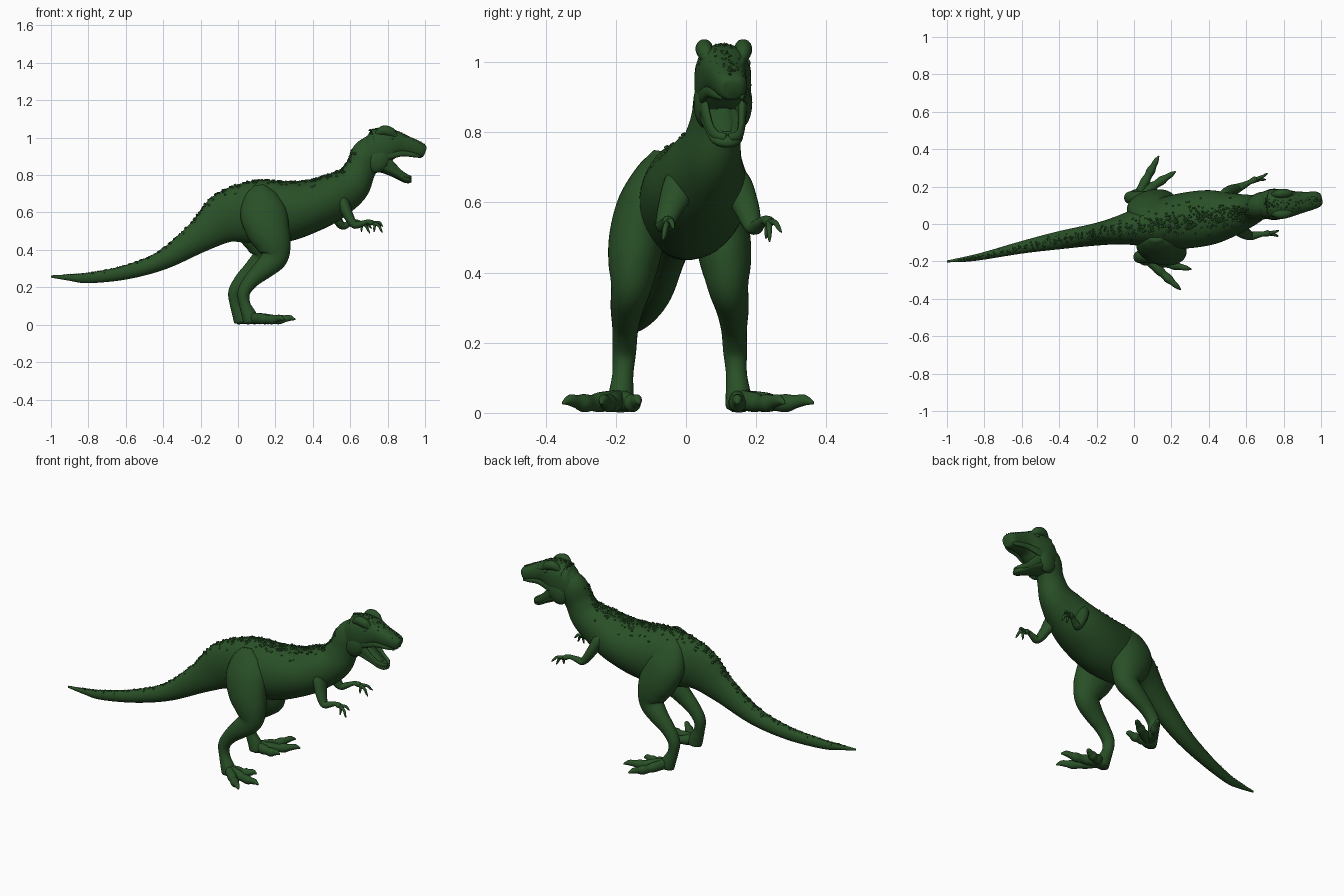
import bpy, bmesh, math, random
from mathutils import Vector, Matrix

random.seed(4)
green = bpy.data.materials.new("dark_green")
green.diffuse_color = (0.022, 0.08, 0.02, 1)
X, Y, Z = Vector((1, 0, 0)), Vector((0, 1, 0)), Vector((0, 0, 1))


def finish(name, bm, smooth=True):
    bmesh.ops.recalc_face_normals(bm, faces=bm.faces)
    me = bpy.data.meshes.new(name)
    bm.to_mesh(me)
    bm.free()
    for p in me.polygons:
        p.use_smooth = smooth
    me.materials.append(green)
    ob = bpy.data.objects.new(name, me)
    bpy.context.collection.objects.link(ob)
    return ob


def spline(rows, steps):
    """Catmull-Rom through rows of (x, y, z, half_side, half_up)."""
    rows = [Vector(r) for r in rows]
    pts = [rows[0] * 2 - rows[1]] + rows + [rows[-1] * 2 - rows[-2]]
    out = []
    for i in range(1, len(pts) - 2):
        a, b, c, d = pts[i - 1:i + 3]
        for k in range(steps):
            t = k / steps
            out.append(0.5 * (2 * b + (c - a) * t + (2 * a - 5 * b + 4 * c - d) * t * t
                              + (3 * b - a - 3 * c + d) * t ** 3))
    return out + [rows[-1]]


def loft(name, rows, ref=Z, steps=6, sides=28, power=1.0):
    """Skin (super)elliptical rings along a smooth path; returns the ring frames."""
    rings = spline(rows, steps)
    cen = [Vector(r[:3]) for r in rings]
    bm, loops, frames = bmesh.new(), [], []

    def soft(v):
        return math.copysign(abs(v) ** power, v)
    for i, r in enumerate(rings):
        t = (cen[min(i + 1, len(cen) - 1)] - cen[max(i - 1, 0)]).normalized()
        up = (ref - t * ref.dot(t)).normalized()
        side = t.cross(up)
        a, b = max(r[3], 0.002), max(r[4], 0.002)
        frames.append((cen[i], side, up, a, b))
        loops.append([bm.verts.new(cen[i] + side * a * soft(math.cos(q)) + up * b * soft(math.sin(q)))
                      for q in (2 * math.pi * (k + .5) / sides for k in range(sides))])
    for l0, l1 in zip(loops, loops[1:]):
        for k in range(sides):
            n = (k + 1) % sides
            bm.faces.new((l0[k], l0[n], l1[n], l1[k]))
    bm.faces.new(loops[0])
    bm.faces.new(loops[-1])
    finish(name, bm)
    return frames


def blob(name, loc, size, tilt=0):
    bm = bmesh.new()
    bmesh.ops.create_uvsphere(bm, u_segments=20, v_segments=12, radius=1)
    bm.transform(Matrix.Translation(loc) @ Matrix.Rotation(tilt, 4, 'Y') @ Matrix.Diagonal((*size, 1)))
    finish(name, bm)


# Tail, torso and neck in one sweep
body = loft("tail_torso_neck", [
    (-1, -.2, .258, .005, .006), (-.9, -.188, .252, .014, .017), (-.8, -.17, .25, .02, .028),
    (-.6, -.125, .28, .033, .038), (-.4, -.087, .347, .048, .052), (-.2, -.055, .475, .06, .088),
    (-.06, -.03, .572, .08, .14), (.1, -.003, .603, .125, .168), (.25, .015, .605, .148, .162),
    (.4, .035, .637, .147, .138), (.51, .05, .685, .12, .124), (.605, .07, .745, .088, .103),
    (.655, .085, .83, .07, .084), (.695, .1, .91, .073, .088), (.76, .105, .97, .055, .06)], sides=40)

# Skull with upper jaw
skull = loft("skull", [
    (.655, .1, .955, .035, .045), (.685, .102, .945, .066, .082), (.73, .104, .94, .08, .105),
    (.78, .106, .957, .08, .097), (.83, .109, .965, .073, .08), (.88, .114, .96, .06, .058),
    (.94, .123, .944, .05, .046), (.978, .131, .93, .043, .04), (.994, .135, .924, .033, .03),
    (.999, .136, .922, .015, .015)], power=.82)

# Lower jaw, lips and tongue
loft("lower_jaw", [
    (.73, .103, .865, .07, .045), (.79, .106, .84, .066, .034), (.85, .111, .805, .055, .024),
    (.89, .115, .78, .046, .02), (.915, .118, .773, .034, .017), (.928, .119, .773, .012, .01)])
loft("tongue", [(.8, .107, .855, .03, .02), (.85, .112, .825, .026, .012), (.89, .116, .798, .013, .008)])
for s, side in ((-1, "right"), (1, "left")):
    loft(side + "_lower_lip", [
        (.79, .106 + s * .055, .875, .014, .03), (.83, .11 + s * .05, .838, .011, .024),
        (.87, .114 + s * .043, .807, .01, .018), (.905, .118 + s * .03, .79, .01, .014),
        (.922, .119 + s * .006, .785, .008, .012)], sides=14)
    loft(side + "_upper_lip", [
        (.77, .107 + s * .062, .9, .013, .03), (.82, .109 + s * .06, .908, .011, .022),
        (.88, .114 + s * .05, .916, .009, .016), (.94, .123 + s * .04, .908, .009, .013),
        (.98, .131 + s * .028, .9, .006, .008)], sides=14)
    # Jaw muscle, brow ridge running down to the snout, eye
    blob(side + "_cheek", (.75, .105 + s * .05, .885), (.062, .034, .075), .4)
    loft(side + "_brow", [
        (.735, .105 + s * .05, 1.015, .01, .01), (.775, .107 + s * .055, 1.038, .024, .026),
        (.815, .109 + s * .055, 1.03, .023, .026), (.85, .112 + s * .046, 1.005, .015, .016),
        (.93, .122 + s * .025, .978, .012, .01), (.97, .13 + s * .018, .955, .006, .005)], sides=16)
    blob(side + "_eye", (.822, .109 + s * .064, .998), (.014, .011, .012))

# Legs and feet: the left leg stands further back with its foot turned out
for s, side, dx, turn in ((-1, "right", 0, 0), (1, "left", -.05, 20)):
    loft(side + "_leg", [(x + dx, s * y - .018, z, a, b) for x, y, z, a, b in (
        (.115, .06, .745, .015, .03), (.12, .072, .69, .05, .088), (.135, .095, .6, .079, .125),
        (.16, .12, .51, .08, .117), (.19, .131, .43, .073, .095), (.195, .138, .36, .058, .072),
        (.14, .15, .3, .047, .056), (.075, .155, .24, .037, .042), (.032, .158, .175, .034, .034),
        (.036, .162, .11, .03, .03), (.06, .167, .05, .036, .04), (.072, .168, .018, .036, .042),
        (.074, .168, .004, .02, .025))], X)
    for n, (angle, length) in enumerate(((42, .245), (13, .245), (-20, .16)), 1):
        q = math.radians(angle + turn)
        d = Vector((math.cos(q), s * math.sin(q), 0))
        base = Vector((.067 + dx, s * .167 - .02, 0))
        rows = [(0, .036, .026, .03), (.2, .034, .024, .029), (.38, .03, .026, .028), (.5, .028, .021, .023),
                (.64, .028, .024, .026), (.76, .032, .017, .019), (.88, .036, .014, .016), (1, .028, .004, .004)]
        loft(f"{side}_toe_{n}", [(*(base + d * length * f + Z * z), a, b) for f, z, a, b in rows],
             steps=4, sides=16)

# Arms with two fingers and a thumb
arms = {
    "right": ([(.53, .02, .71, .02, .03), (.56, -.012, .655, .035, .05), (.587, -.042, .59, .028, .038),
               (.622, -.062, .535, .021, .025), (.66, -.058, .54, .016, .018), (.69, -.053, .55, .012, .013),
               (.715, -.05, .545, .015, .017), (.725, -.05, .54, .008, .01)],
              [(.775, -.035, .525), (.772, -.066, .492), (.728, -.06, .495)]),
    "left": ([(.46, .1, .71, .02, .03), (.485, .135, .655, .035, .05), (.515, .17, .59, .028, .038),
              (.555, .192, .53, .021, .025), (.59, .208, .538, .016, .018), (.62, .224, .55, .012, .013),
              (.645, .237, .545, .015, .017), (.655, .24, .54, .008, .01)],
             [(.715, .272, .515), (.705, .238, .488), (.66, .228, .497)])}
for side, (rows, tips) in arms.items():
    loft(side + "_arm", rows, Y, sides=18)
    palm = Vector(rows[-2][:3])
    for n, tip in enumerate(tips, 1):
        tip = Vector(tip)
        mid = palm.lerp(tip, .5) + Vector((.008, 0, .012))
        loft(f"{side}_finger_{n}", [(*palm, .01, .01), (*mid, .008, .008),
                                    (*mid.lerp(tip, .6), .006, .006), (*tip, .002, .002)],
             Y, steps=4, sides=10)


# Rough scales along the back and the top of the head
def scales(name, frames, count, spread, size):
    bm = bmesh.new()
    for _ in range(count):
        c, side, up, a, b = random.choice(frames)
        q = random.gauss(0, spread)
        n = (side * math.sin(q) / a + up * math.cos(q) / b).normalized()
        p = c + side * a * math.sin(q) + up * b * math.cos(q)
        p += side.cross(up) * random.uniform(-.012, .012)
        r = size * random.uniform(.6, 1.2) * min(1, .35 + b * 6)
        m = Matrix.Translation(p) @ n.to_track_quat('Z', 'X').to_matrix().to_4x4()
        bmesh.ops.create_cone(bm, cap_ends=True, segments=6, radius1=r, radius2=r * .4,
                              depth=r * 1.1, matrix=m)
    finish(name, bm, True)


scales("back_scales", body[4:-8], 700, .28, .0095)
scales("head_scales", skull[8:42], 150, .35, .006)
